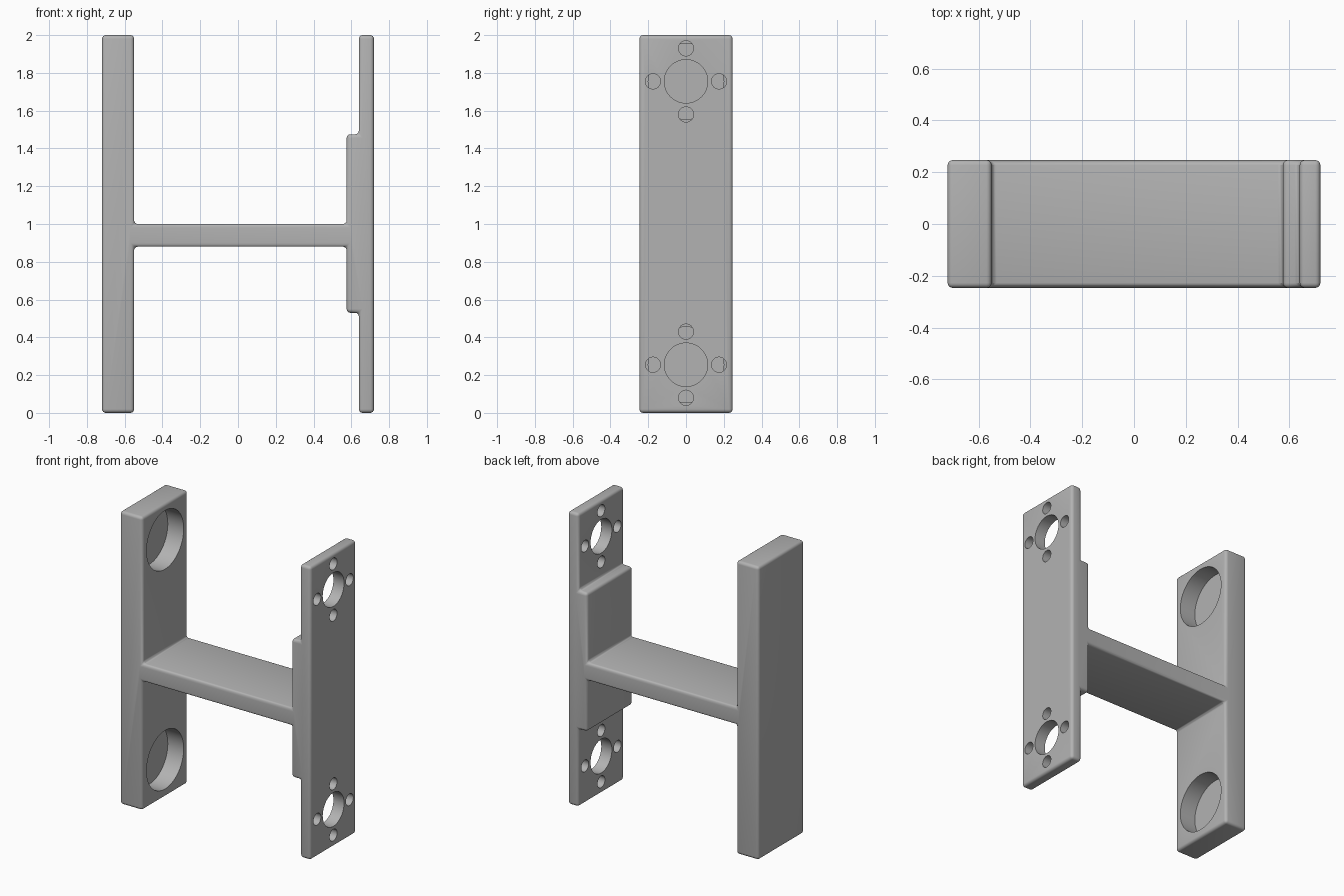
import bpy
import bmesh
import math
from mathutils import Matrix

cube = bpy.data.objects.get("Cube")
if cube:
    bpy.data.objects.remove(cube, do_unlink=True)

HALF_DEPTH = 0.247
HOLE_HEIGHTS = (0.255, 1.755)

grey = bpy.data.materials.new("plain grey")
grey.use_nodes = True
colour = (0.45, 0.45, 0.45, 1)
grey.diffuse_color = colour
grey.node_tree.nodes["Principled BSDF"].inputs["Base Color"].default_value = colour


def make_object(name, bm):
    bmesh.ops.recalc_face_normals(bm, faces=bm.faces)
    mesh = bpy.data.meshes.new(name)
    bm.to_mesh(mesh)
    bm.free()
    mesh.materials.append(grey)
    obj = bpy.data.objects.new(name, mesh)
    bpy.context.collection.objects.link(obj)
    return obj


def add_cylinder(bm, x0, x1, y, z, radius, sides):
    place = Matrix.Translation(((x0 + x1) / 2, y, z)) @ Matrix.Rotation(math.pi / 2, 4, "Y")
    bmesh.ops.create_cone(bm, cap_ends=True, segments=sides, radius1=radius,
                          radius2=radius, depth=x1 - x0, matrix=place)


# Bracket body: thick plate, bridge and stepped thin plate as one profile
profile = [(-0.72, 0), (-0.55, 0), (-0.55, 0.88), (0.575, 0.88), (0.575, 0.53),
           (0.64, 0.53), (0.64, 0), (0.72, 0), (0.72, 2), (0.64, 2),
           (0.64, 1.475), (0.575, 1.475), (0.575, 1), (-0.55, 1), (-0.55, 2), (-0.72, 2)]
bm = bmesh.new()
face = bm.faces.new([bm.verts.new((x, -HALF_DEPTH, z)) for x, z in profile])
side = bmesh.ops.extrude_face_region(bm, geom=[face])
verts = [v for v in side["geom"] if isinstance(v, bmesh.types.BMVert)]
bmesh.ops.translate(bm, verts=verts, vec=(0, 2 * HALF_DEPTH, 0))
body = make_object("bracket_body", bm)

# Rounded edges and fillets
bevel = body.modifiers.new("rounded edges", "BEVEL")
bevel.width = 0.02
bevel.segments = 4
bevel.limit_method = "ANGLE"

# Cutters: blind pockets in the thick plate, through holes in the thin plate
bm = bmesh.new()
for z in HOLE_HEIGHTS:
    add_cylinder(bm, -0.67, -0.5, 0, z, 0.2, 64)
    add_cylinder(bm, 0.6, 0.8, 0, z, 0.115, 48)
    for quarter in range(4):
        angle = quarter * math.pi / 2
        add_cylinder(bm, 0.6, 0.8, 0.175 * math.cos(angle),
                     z + 0.175 * math.sin(angle), 0.04, 32)
cutter = make_object("hole_cutter", bm)
cutter.hide_render = True

cut = body.modifiers.new("holes", "BOOLEAN")
cut.operation = "DIFFERENCE"
cut.solver = "EXACT"
cut.object = cutter

# Bake the modifiers, then drop the cutter
bpy.ops.object.select_all(action="DESELECT")
body.select_set(True)
bpy.context.view_layer.objects.active = body
for name in [m.name for m in body.modifiers]:
    bpy.ops.object.modifier_apply(modifier=name)
bpy.data.objects.remove(cutter, do_unlink=True)
bpy.ops.object.shade_smooth_by_angle(angle=math.radians(30))
